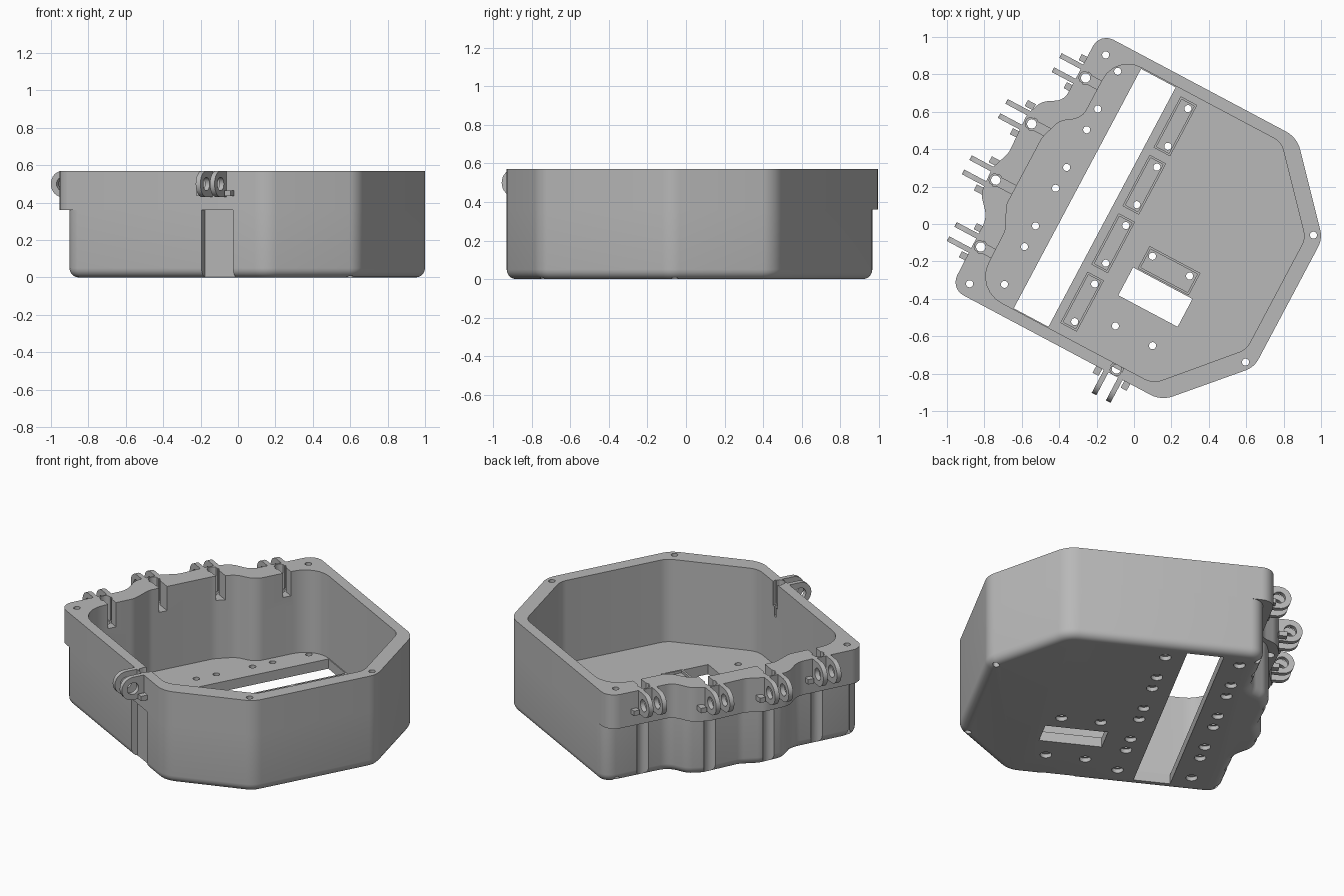
import bpy, bmesh, math
from mathutils import Vector, Matrix

if "Cube" in bpy.data.objects:
    bpy.data.objects.remove(bpy.data.objects["Cube"])

TURN = math.radians(-28)
RIM, STEP, FLOOR = 0.57, 0.36, 0.06

grey = bpy.data.materials.new("plain_grey")
grey.use_nodes = True
grey.diffuse_color = (0.48, 0.48, 0.48, 1)
grey.node_tree.nodes["Principled BSDF"].inputs["Base Color"].default_value = (0.48, 0.48, 0.48, 1)


def rounded(corners, steps=6):
    """Polygon of (x, y, radius) corners with each corner replaced by an arc."""
    out, n = [], len(corners)
    for i, (x, y, r) in enumerate(corners):
        p = Vector((x, y))
        a = Vector(corners[i - 1][:2]) - p
        b = Vector(corners[(i + 1) % n][:2]) - p
        half = a.angle(b) / 2
        t = min(r / math.tan(half), 0.48 * a.length, 0.48 * b.length)
        a, b = p + a.normalized() * t, p + b.normalized() * t
        mid = (a + b) / 2
        centre = p + (mid - p) / math.cos(half) ** 2
        rad, sweep = (a - centre).length, (a - centre).angle_signed(b - centre)
        for k in range(steps + 1):
            v = a - centre
            v.rotate(Matrix.Rotation(-sweep * k / steps, 2))
            out.append(centre + v.normalized() * rad)
    return out


def finish(bm, name):
    bmesh.ops.recalc_face_normals(bm, faces=bm.faces)
    mesh = bpy.data.meshes.new(name)
    bm.to_mesh(mesh)
    bm.free()
    mesh.materials.append(grey)
    ob = bpy.data.objects.new(name, mesh)
    bpy.context.collection.objects.link(ob)
    return ob


def prism(name, points, z0, z1, fillet=0):
    bm = bmesh.new()
    base = bm.faces.new([bm.verts.new((p[0], p[1], z0)) for p in points])
    top = bmesh.ops.extrude_face_region(bm, geom=[base], use_keep_orig=True)["geom"]
    bmesh.ops.translate(bm, vec=(0, 0, z1 - z0),
                        verts=[g for g in top if isinstance(g, bmesh.types.BMVert)])
    bmesh.ops.recalc_face_normals(bm, faces=bm.faces)
    if fillet:
        edges = [e for e in bm.edges if all(abs(v.co.z - z0) < 1e-5 for v in e.verts)]
        bmesh.ops.bevel(bm, geom=edges, offset=fillet, segments=5, profile=0.5,
                        affect='EDGES', clamp_overlap=False)
    return finish(bm, name)


def boxes(name, spans):
    bm = bmesh.new()
    for x0, x1, y0, y1, z0, z1 in spans:
        size = Matrix.Diagonal((x1 - x0, y1 - y0, z1 - z0, 1))
        place = Matrix.Translation(((x0 + x1) / 2, (y0 + y1) / 2, (z0 + z1) / 2))
        bmesh.ops.create_cube(bm, size=1, matrix=place @ size)
    return finish(bm, name)


def pins(name, spots, r, z0, z1):
    bm = bmesh.new()
    for x, y in spots:
        bmesh.ops.create_cone(bm, cap_ends=True, segments=20, radius1=r, radius2=r, depth=z1 - z0,
                              matrix=Matrix.Translation((x, y, (z0 + z1) / 2)))
    return finish(bm, name)


def combine(ob, tool, operation='DIFFERENCE'):
    mod = ob.modifiers.new("combine", 'BOOLEAN')
    mod.operation, mod.object, mod.solver = operation, tool, 'EXACT'
    with bpy.context.temp_override(object=ob, active_object=ob, selected_objects=[ob]):
        bpy.ops.object.modifier_apply(modifier=mod.name)
    bpy.data.objects.remove(tool)


# Outlines: straight and chamfered sides, then the wavy hinge side
def outer(inset):
    right = [(0.553, 0.818, 0.15), (0.927, 0.403, 0.13), (0.927, -0.375, 0.13), (0.572, -0.765, 0.15)]
    wave = [(-0.705, -0.765, 0.08), (-0.71, -0.34, 0.12), (-0.8, -0.24, 0.1), (-0.81, -0.09, 0.1),
            (-0.77, 0.02, 0.1), (-0.78, 0.25, 0.12), (-0.745, 0.345, 0.1), (-0.64, 0.41, 0.08),
            (-0.64, 0.818, 0.08)]
    return rounded(right + [(x + inset, y, r) for x, y, r in wave])


inner = rounded([(0.49, 0.756, 0.1), (0.845, 0.362, 0.1), (0.845, -0.31, 0.1), (0.49, -0.705, 0.12),
                 (-0.585, -0.705, 0.16), (-0.59, -0.35, 0.12), (-0.65, -0.23, 0.1), (-0.65, 0.18, 0.15),
                 (-0.61, 0.3, 0.1), (-0.51, 0.37, 0.1), (-0.51, 0.756, 0.15)])

lower = prism("lower_shell", outer(0.06), 0, STEP, fillet=0.05)
rim = prism("rim_band", outer(0), STEP, RIM)
combine(lower, prism("cavity", inner, FLOOR, 1))
combine(rim, prism("cavity", inner, 0, 1))

# Hinge places: screw position and the direction the arms point
side_hinges = [(-0.595, 0.568), (-0.734, 0.216), (-0.763, -0.14), (-0.666, -0.493)]
front_hinge = (0.281, -0.728)

# Raised pads on the floor
rows = [0.68 - 0.354 * k for k in range(4)]
pads = [(-0.1, 0.0, y - 0.27, y + 0.04, FLOOR - 0.02, FLOOR + 0.02) for y in rows]
pads.append((0.129, 0.437, -0.2, -0.065, FLOOR - 0.02, FLOOR + 0.02))
combine(lower, boxes("pads", pads), 'UNION')

# Shallow trays in the pads
combine(lower, boxes("trays", [(a + 0.012, b - 0.012, c + 0.012, d - 0.012, FLOOR + 0.005, 0.2)
                               for a, b, c, d, e, f in pads]))

# Floor slot, window and front recess under the hinge
combine(lower, boxes("openings", [
    (-0.356, -0.146, -0.7, 0.75, -0.1, FLOOR + 0.01),
    (0.105, 0.464, -0.376, -0.207, -0.1, 0.2),
    (0.281 - 0.095, 0.281 + 0.095, -0.9, -0.727, -0.1, STEP + 0.1)]))

# Screw holes with counterbores below
spots = [(x, y - d) for x in (-0.46, -0.035) for y in rows for d in (0, 0.228)]
spots += [(x, y) for x in (0.168, 0.393) for y in (-0.106, -0.528)]
combine(lower, pins("holes", spots, 0.019, -0.1, 0.2))
combine(lower, pins("counterbores", spots, 0.033, -0.1, 0.025))
corners = [(-0.558, 0.727), (-0.626, -0.695), (0.875, 0.398), (0.873, -0.372)]
for part in (lower, rim):
    combine(part, pins("corner_holes", corners, 0.019, -0.1, 1))

# Screw channels and inward grooves at the hinges
combine(lower, pins("channels", side_hinges, 0.04, -0.1, 1))
combine(rim, pins("hinge_holes", side_hinges + [front_hinge], 0.025, 0.1, 1))
combine(rim, pins("hinge_sinks", side_hinges + [front_hinge], 0.035, 0.42, 1))
grooves = [(x, x + 0.16, y - 0.025, y + 0.025, 0.42, 1) for x, y in side_hinges]
fx, fy = front_hinge
grooves.append((fx - 0.025, fx + 0.025, fy, fy + 0.1, 0.42, 1))
combine(rim, boxes("grooves", grooves))


def hinge(name, spot, angle):
    """Two drilled arms and two small stop tabs, pointing along local +x."""
    ring = [(0.105 + 0.07 * math.cos(a), 0.5 + 0.07 * math.sin(a))
            for a in (math.pi * (k / 16 - 0.5) for k in range(17))]
    stand = Matrix(((1, 0, 0, 0), (0, 0, -1, 0), (0, 1, 0, 0), (0, 0, 0, 1)))
    pieces = []
    for side in (-1, 1):
        arm = prism(name, [(0.0, 0.43)] + ring + [(0.0, 0.57)], -0.014, 0.014)
        combine(arm, pins("eye", [(0.105, 0.5)], 0.036, -0.1, 0.1))
        arm.data.transform(Matrix.Translation((0, side * 0.043, 0)) @ stand)
        y = side * 0.085
        pieces += [arm, boxes(name, [(0.03, 0.078, y - 0.018, y + 0.018, 0.435, 0.465)])]
    bm = bmesh.new()
    for piece in pieces:
        bm.from_mesh(piece.data)
        bpy.data.objects.remove(piece)
    ob = finish(bm, name)
    ob.data.transform(Matrix.Translation((*spot, 0)) @ Matrix.Rotation(angle, 4, 'Z'))
    return ob


parts = [lower, rim, hinge("front_hinge", front_hinge, -math.pi / 2)]
for number, spot in enumerate(side_hinges, 1):
    parts.append(hinge(f"side_hinge_{number}", spot, math.pi))

# Turn everything to its final heading and smooth the curved walls
for ob in parts:
    ob.rotation_euler.z = TURN
    with bpy.context.temp_override(object=ob, active_object=ob, selected_objects=[ob],
                                   selected_editable_objects=[ob]):
        bpy.ops.object.shade_smooth_by_angle(angle=math.radians(30))
